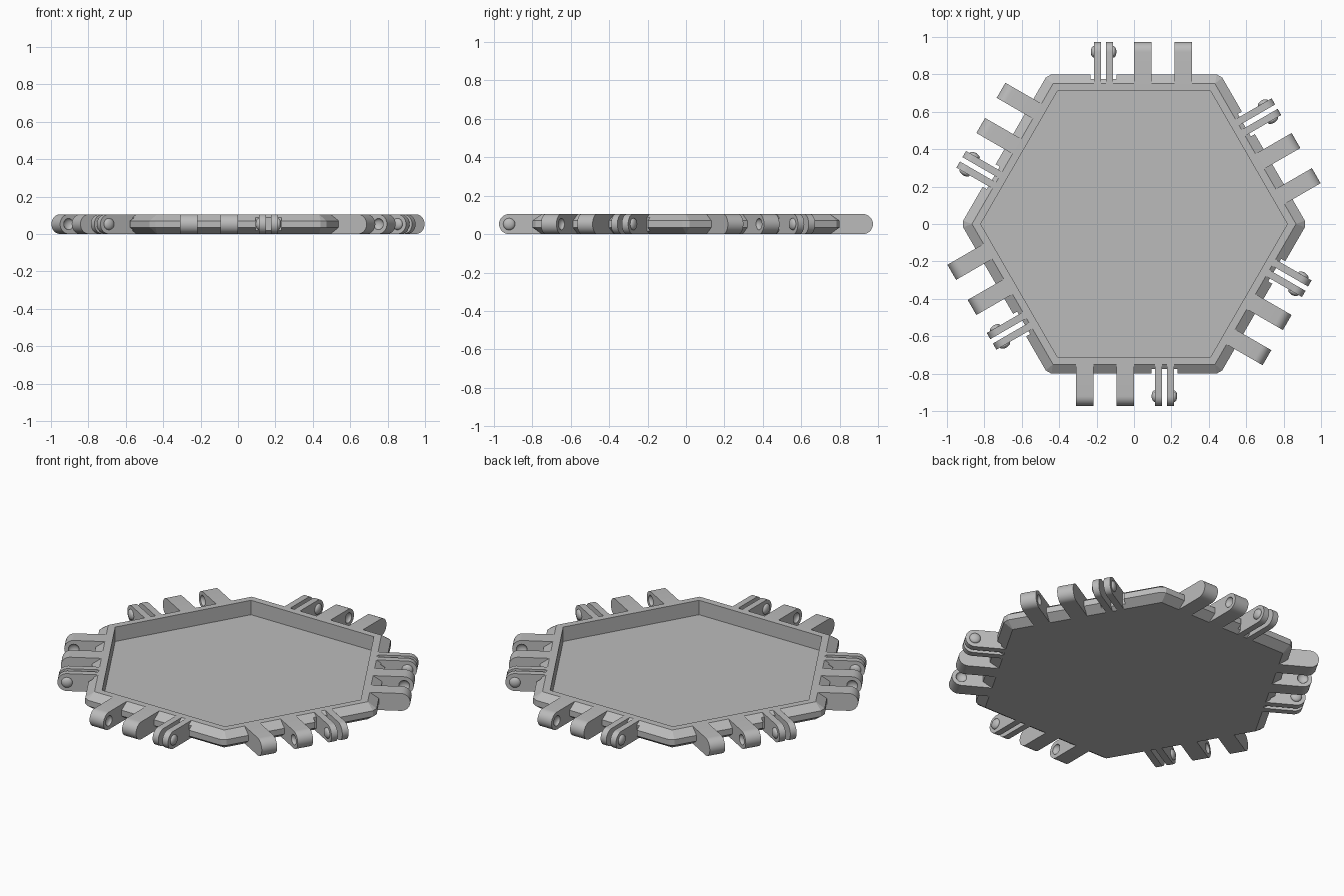
import bpy
import bmesh
from math import pi, sin, cos, radians
from mathutils import Matrix, Vector

if "Cube" in bpy.data.objects:
    bpy.data.objects.remove(bpy.data.objects["Cube"])

H = 0.105          # overall height
R = H / 2          # radius of rounded tab ends
TIP = 0.973        # reach of tabs from the centre
PIN_Y = TIP - R    # hinge centre

grey = bpy.data.materials.new("light grey")
grey.use_nodes = True
grey.diffuse_color = (0.5, 0.5, 0.5, 1)
grey.node_tree.nodes["Principled BSDF"].inputs["Base Color"].default_value = (0.5, 0.5, 0.5, 1)


def make(name, bm):
    bmesh.ops.recalc_face_normals(bm, faces=bm.faces)
    me = bpy.data.meshes.new(name)
    bm.to_mesh(me)
    bm.free()
    me.materials.append(grey)
    ob = bpy.data.objects.new(name, me)
    bpy.context.collection.objects.link(ob)
    return ob


def activate(ob):
    bpy.ops.object.select_all(action='DESELECT')
    ob.select_set(True)
    bpy.context.view_layer.objects.active = ob


def cut(ob, cutters):
    for c in cutters:
        c.hide_render = True
        mod = ob.modifiers.new("cut", 'BOOLEAN')
        mod.operation = 'DIFFERENCE'
        mod.solver = 'EXACT'
        mod.object = c
        activate(ob)
        bpy.ops.object.modifier_apply(modifier=mod.name)
        bpy.data.objects.remove(c)


def ring(bm, apothem, z, trim):
    """Hexagon with its corners trimmed flat by a small distance."""
    verts = []
    for i in range(6):
        a = i * pi / 3
        corner = Vector((cos(a), sin(a), 0)) * (apothem / cos(pi / 6) - trim)
        side = Vector((-sin(a), cos(a), 0)) * trim * math_tan60
        for s in (-1, 1):
            verts.append(bm.verts.new(corner + side * s + Vector((0, 0, z))))
    return verts


math_tan60 = 3 ** 0.5


def tray():
    bm = bmesh.new()
    profile = [(0.75, 0, 0), (0.8, 0.035, 0.01), (0.8, 0.07, 0.01),
               (0.75, H, 0), (0.71, H, 0), (0.71, 0.018, 0)]
    rings = [ring(bm, *p) for p in profile]
    for a, b in zip(rings, rings[1:]):
        for i in range(12):
            j = (i + 1) % 12
            bm.faces.new((a[i], a[j], b[j], b[i]))
    bm.faces.new(rings[0])
    bm.faces.new(rings[-1])
    bmesh.ops.remove_doubles(bm, verts=bm.verts, dist=1e-5)
    return make("tray", bm)


def box(name, x0, x1, y0, y1, z0, z1):
    bm = bmesh.new()
    bmesh.ops.create_cube(bm, size=1)
    bmesh.ops.scale(bm, vec=(x1 - x0, y1 - y0, z1 - z0), verts=bm.verts)
    bmesh.ops.translate(bm, vec=((x0 + x1) / 2, (y0 + y1) / 2, (z0 + z1) / 2), verts=bm.verts)
    return make(name, bm)


def lug(name, x0, x1):
    """Upright plate with a half-round outer end."""
    bm = bmesh.new()
    pts = [(0.745, 0)]
    pts += [(PIN_Y + R * cos(a), R + R * sin(a))
            for a in (radians(-90 + 180 * k / 16) for k in range(17))]
    pts.append((0.745, H))
    face = bm.faces.new([bm.verts.new((x0, y, z)) for y, z in pts])
    out = bmesh.ops.extrude_face_region(bm, geom=[face])
    moved = [v for v in out["geom"] if isinstance(v, bmesh.types.BMVert)]
    bmesh.ops.translate(bm, vec=(x1 - x0, 0, 0), verts=moved)
    return make(name, bm)


def bump(name, x, depth, radius):
    """Flattened ball centred on a plate face."""
    bm = bmesh.new()
    bmesh.ops.create_uvsphere(bm, u_segments=24, v_segments=12, radius=1)
    bmesh.ops.scale(bm, vec=(radius, radius, depth), verts=bm.verts)
    bmesh.ops.rotate(bm, matrix=Matrix.Rotation(pi / 2, 3, 'Y'), verts=bm.verts)
    bmesh.ops.translate(bm, vec=(x, PIN_Y, R), verts=bm.verts)
    return make(name, bm)


# Tray with a relief notch behind each spring clip
body = tray()
notches = []
for k in range(6):
    n = box("notch_cutter", -0.232, -0.093, 0.775, 0.9, -0.1, 0.3)
    n.rotation_euler.z = k * pi / 3
    notches.append(n)
bpy.context.view_layer.update()
cut(body, notches)

# Socket tabs, dimpled on the faces that look at each other
inner_tab = lug("inner_tab", 0.0, 0.093)
cut(inner_tab, [bump("dimple_cutter", 0.093, 0.018, 0.03)])
outer_tab = lug("outer_tab", 0.217, 0.31)
cut(outer_tab, [bump("dimple_cutter", 0.217, 0.018, 0.03)])

# Spring clip: two thin arms with outward bumps
parts = [inner_tab, outer_tab,
         lug("clip_arm_outer", -0.214, -0.176), lug("clip_arm_inner", -0.149, -0.111),
         bump("clip_bump_outer", -0.214, 0.017, 0.031),
         bump("clip_bump_inner", -0.111, 0.017, 0.031)]

for ob in parts:
    activate(ob)
    bpy.ops.object.shade_smooth_by_angle(angle=radians(30))

# Repeat the connectors on all six sides
for ob in parts:
    base = ob.name
    for k in range(1, 6):
        twin = ob.copy()
        twin.name = f"{base}_side_{k + 1}"
        twin.rotation_euler.z = k * pi / 3
        bpy.context.collection.objects.link(twin)
